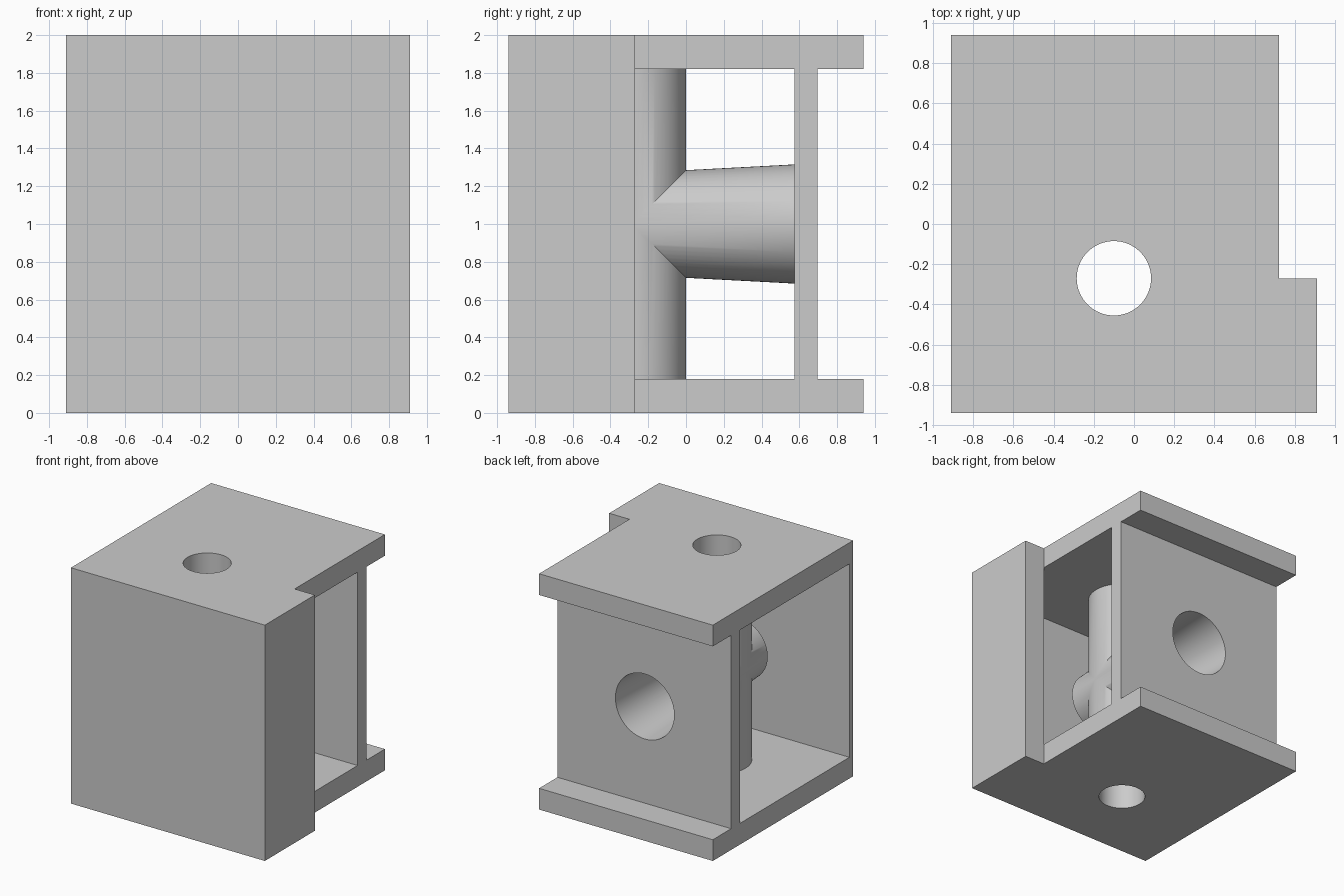
import bpy, bmesh
from math import radians
from mathutils import Matrix, Vector

if "Cube" in bpy.data.objects:
    bpy.data.objects.remove(bpy.data.objects["Cube"], do_unlink=True)

grey = bpy.data.materials.new("plain grey")
grey.use_nodes = True
grey.diffuse_color = (0.6, 0.6, 0.6, 1)
grey.node_tree.nodes["Principled BSDF"].inputs["Base Color"].default_value = (0.6, 0.6, 0.6, 1)

AXIS_X, AXIS_Y, AXIS_Z = -0.1, -0.27, 1.0   # where the two bores cross


def finish(name, bm):
    mesh = bpy.data.meshes.new(name)
    bm.to_mesh(mesh)
    bm.free()
    mesh.materials.append(grey)
    obj = bpy.data.objects.new(name, mesh)
    bpy.context.collection.objects.link(obj)
    return obj


def box(name, low, high):
    low, high = Vector(low), Vector(high)
    bm = bmesh.new()
    bmesh.ops.create_cube(bm, size=1, matrix=Matrix.Translation((low + high) / 2)
                          @ Matrix.Diagonal((*(high - low), 1)))
    return finish(name, bm)


def upright_cylinder(name, radius, low, high):
    bm = bmesh.new()
    bmesh.ops.create_cone(bm, cap_ends=True, segments=64, radius1=radius, radius2=radius,
                          depth=high - low,
                          matrix=Matrix.Translation((AXIS_X, AXIS_Y, (low + high) / 2)))
    return finish(name, bm)


def taper(name, offset, front, back):
    """Cone along y whose radius grows evenly toward the back."""
    def radius(y):
        return 0.285 + 0.053 * y - offset
    bm = bmesh.new()
    bmesh.ops.create_cone(bm, cap_ends=True, segments=64, radius1=radius(front),
                          radius2=radius(back), depth=back - front,
                          matrix=Matrix.Translation((AXIS_X, (front + back) / 2, AXIS_Z))
                          @ Matrix.Rotation(radians(-90), 4, 'X'))
    return finish(name, bm)


def combine(target, tool, operation):
    """Apply a boolean and discard the tool."""
    mod = target.modifiers.new("combine", 'BOOLEAN')
    mod.operation, mod.solver, mod.object = operation, 'EXACT', tool
    bpy.context.view_layer.update()
    result = bpy.data.meshes.new_from_object(
        target.evaluated_get(bpy.context.evaluated_depsgraph_get()))
    target.modifiers.clear()
    target.data = result
    bpy.data.objects.remove(tool, do_unlink=True)


# Casing: front wall, back wall and two plates, left open at both sides
casing = box("casing", (-0.91, -0.94, 0), (0.72, 0.94, 2))
combine(casing, box("chamber_cutter", (-1, -0.89, 0.18), (1, 0.575, 1.82)), 'DIFFERENCE')
combine(casing, box("channel_cutter", (-1, 0.695, 0.18), (1, 1.2, 1.82)), 'DIFFERENCE')

# Thick slab closing the front part of one side
box("side_slab", (0.72, -0.94, 0), (0.91, -0.27, 2))

# Upright pipe crossed by a tapered barrel
pipes = upright_cylinder("crossed_pipes", 0.27, 0.18, 1.82)
combine(pipes, taper("barrel", 0, -0.59, 0.575), 'UNION')

# Bores running through the pipes and the casing
combine(pipes, upright_cylinder("pipe_bore", 0.185, -0.1, 2.1), 'DIFFERENCE')
combine(pipes, taper("barrel_bore", 0.046, -0.7, 0.8), 'DIFFERENCE')
combine(casing, upright_cylinder("plate_bore", 0.185, -0.1, 2.1), 'DIFFERENCE')
combine(casing, taper("wall_bore", 0.046, -0.7, 0.8), 'DIFFERENCE')

# Smooth round surfaces, crisp edges
for part in (casing, pipes):
    part.data.shade_smooth()
    part.data.set_sharp_from_angle(angle=radians(30))
